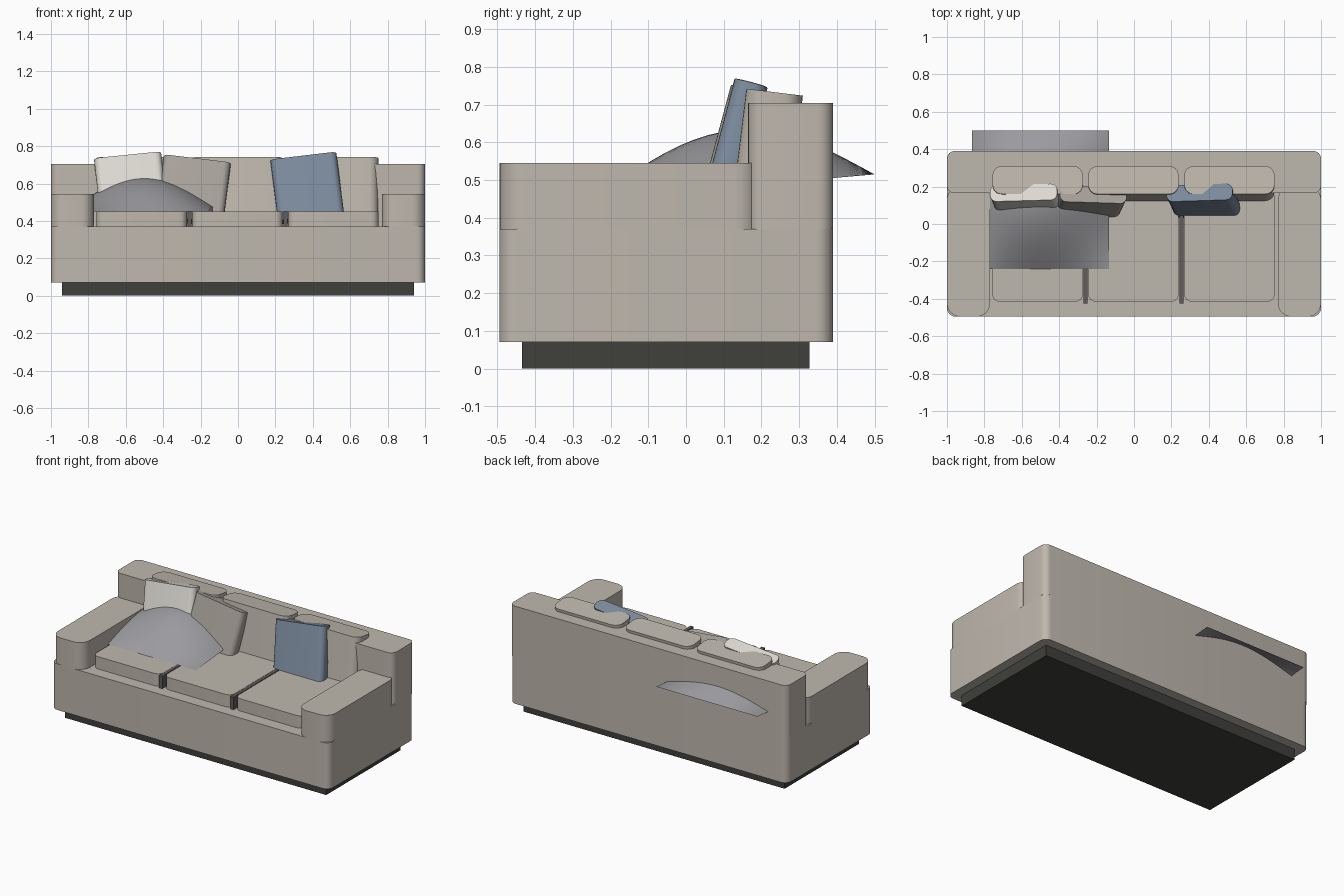
import bpy, bmesh, math
from mathutils import Matrix, Vector

if "Cube" in bpy.data.objects:
    bpy.data.objects.remove(bpy.data.objects["Cube"])


def material(name, rgb):
    m = bpy.data.materials.new(name)
    m.diffuse_color = (*rgb, 1)
    m.use_nodes = True
    m.node_tree.nodes["Principled BSDF"].inputs["Base Color"].default_value = m.diffuse_color
    return m


LINEN = material("linen", (0.52, 0.48, 0.42))
DARK = material("dark_base", (0.05, 0.05, 0.045))
SEAM = material("seam", (0.12, 0.11, 0.10))
CREAM = material("cream", (0.74, 0.72, 0.66))
TAUPE = material("taupe", (0.40, 0.37, 0.33))
BLUE = material("blue", (0.20, 0.26, 0.34))
GREY = material("grey_wool", (0.33, 0.33, 0.35))


def finish(name, bm, mat):
    bmesh.ops.recalc_face_normals(bm, faces=bm.faces[:])
    me = bpy.data.meshes.new(name)
    bm.to_mesh(me)
    bm.free()
    ob = bpy.data.objects.new(name, me)
    bpy.context.collection.objects.link(ob)
    me.materials.append(mat)
    bpy.ops.object.select_all(action='DESELECT')
    ob.select_set(True)
    bpy.context.view_layer.objects.active = ob
    bpy.ops.object.shade_smooth_by_angle(angle=math.radians(35))
    return ob


def rounded_block(name, size, radius, mat, matrix):
    """Box with rounded upright edges, origin in the middle of its top face."""
    bm = bmesh.new()
    bmesh.ops.create_cube(bm, size=1)
    for v in bm.verts:
        v.co = Vector((v.co.x * size[0], v.co.y * size[1], (v.co.z - 0.5) * size[2]))
    if radius:
        upright = [e for e in bm.edges
                   if abs(e.verts[0].co.z - e.verts[1].co.z) > 1e-4]
        bmesh.ops.bevel(bm, geom=upright, offset=radius, segments=6,
                        profile=0.5, affect='EDGES')
    bm.transform(matrix)
    return finish(name, bm, mat)


def block(name, x, y, z, radius, mat):
    size = (x[1] - x[0], y[1] - y[0], z[1] - z[0])
    top = Matrix.Translation((sum(x) / 2, sum(y) / 2, z[1]))
    return rounded_block(name, size, radius, mat, top)


def leaning(name, size, radius, mat, top, lean, roll=0):
    m = (Matrix.Translation(top) @ Matrix.Rotation(math.radians(-lean), 4, 'X')
         @ Matrix.Rotation(math.radians(roll), 4, 'Y'))
    return rounded_block(name, size, radius, mat, m)


# Frame
block("plinth", (-0.94, 0.94), (-0.435, 0.328), (0, 0.07), 0, DARK)
block("base", (-1, 1), (-0.495, 0.39), (0.07, 0.37), 0.045, LINEN)
block("backrest", (-1, 1), (0.165, 0.39), (0.37, 0.705), 0.04, LINEN)
for side, s in (("left", -1), ("right", 1)):
    block(side + "_arm", sorted((s * 0.77, s * 1.0)), (-0.495, 0.2),
          (0.365, 0.545), 0.07, LINEN)

# Seat and back cushions
for i, cx in enumerate((-0.515, -0.003, 0.51)):
    block(f"seat_cushion_{i + 1}", (cx - 0.242, cx + 0.242), (-0.415, 0.18),
          (0.37, 0.45), 0.04, LINEN)
    leaning(f"back_cushion_{i + 1}", (0.482, 0.151, 0.32), 0.05, LINEN,
            (cx, 0.235, 0.733), 7)

# Dark strips in the gaps between seat cushions
for i, cx in enumerate((-0.259, 0.254)):
    block(f"seat_gap_{i + 1}", (cx - 0.011, cx + 0.011), (-0.425, 0.17),
          (0.37, 0.452), 0, SEAM)

# Throw pillows
leaning("cream_pillow", (0.36, 0.09, 0.34), 0.035, CREAM, (-0.59, 0.168, 0.742), 15, -6)
leaning("taupe_pillow", (0.36, 0.09, 0.34), 0.035, TAUPE, (-0.218, 0.158, 0.723), 15, 7)
leaning("blue_pillow", (0.355, 0.09, 0.34), 0.035, BLUE, (0.35, 0.168, 0.738), 15, -7)

# Domed throw blanket that sags to its four edges
N = 20
bm = bmesh.new()
bmesh.ops.create_grid(bm, x_segments=N, y_segments=N, size=0.5)
for v in bm.verts:
    u, t = v.co.x + 0.5, v.co.y + 0.5
    v.co = Vector((-0.865 + 0.73 * u, -0.24 + 0.74 * t,
                   0.45 + 0.065 * t + 0.15 * math.sin(math.pi * u) * math.sin(math.pi * t)))
finish("throw_blanket", bm, GREY)
